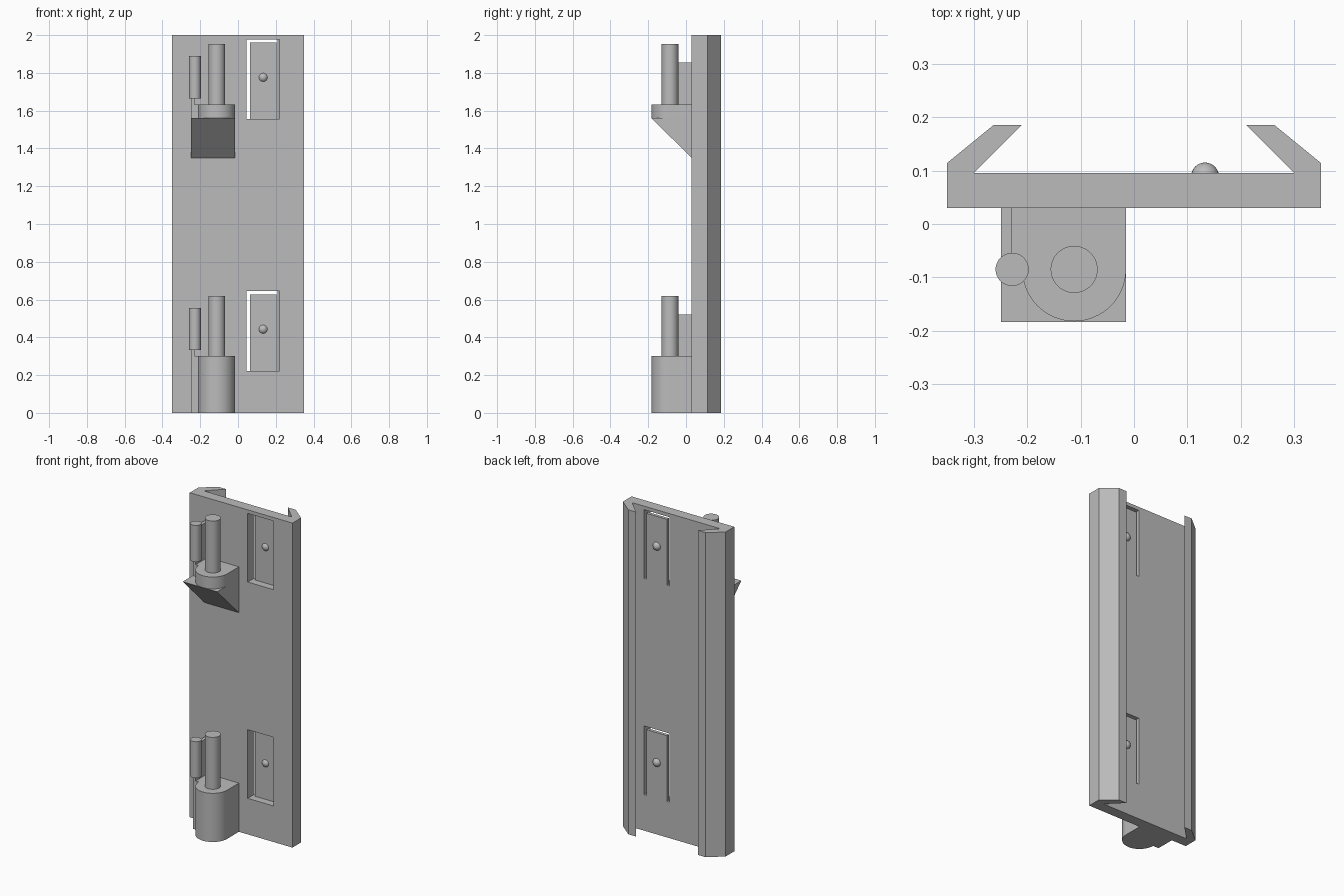
import bpy
import bmesh
from math import sin, cos, pi, radians
from mathutils import Vector

cube = bpy.data.objects.get("Cube")
if cube:
    bpy.data.objects.remove(cube, do_unlink=True)

grey = bpy.data.materials.new("plain grey")
grey.use_nodes = True
GREY = (0.5, 0.5, 0.5, 1)
grey.diffuse_color = GREY
grey.node_tree.nodes["Principled BSDF"].inputs["Base Color"].default_value = GREY


def finish(name, bm, smooth=False):
    """Turn a bmesh into a named grey object."""
    bmesh.ops.recalc_face_normals(bm, faces=bm.faces)
    mesh = bpy.data.meshes.new(name)
    bm.to_mesh(mesh)
    bm.free()
    mesh.materials.append(grey)
    obj = bpy.data.objects.new(name, mesh)
    bpy.context.collection.objects.link(obj)
    if smooth:
        bpy.ops.object.select_all(action='DESELECT')
        obj.select_set(True)
        bpy.context.view_layer.objects.active = obj
        bpy.ops.object.shade_smooth_by_angle(angle=radians(30))
    return obj


def prism(name, outline, axis, lo, hi, smooth=False):
    """Extrude a 2D outline along the x, y or z axis from lo to hi."""
    place = {'x': lambda a, b, t: (t, a, b),
             'y': lambda a, b, t: (a, t, b),
             'z': lambda a, b, t: (a, b, t)}[axis]
    bm = bmesh.new()
    face = bm.faces.new([bm.verts.new(place(a, b, lo)) for a, b in outline])
    grown = bmesh.ops.extrude_face_region(bm, geom=[face])["geom"]
    shift = Vector(place(0, 0, hi - lo))
    bmesh.ops.translate(bm, vec=shift, verts=[v for v in grown if isinstance(v, bmesh.types.BMVert)])
    return finish(name, bm, smooth)


def rect(a0, a1, b0, b1):
    return [(a0, b0), (a1, b0), (a1, b1), (a0, b1)]


def arc(cx, cy, r, start, end, steps):
    angles = [start + (end - start) * i / steps for i in range(steps + 1)]
    return [(cx + r * cos(a), cy + r * sin(a)) for a in angles]


def cylinder(name, cx, cy, r, lo, hi):
    return prism(name, arc(cx, cy, r, 0, 2 * pi, 48)[:-1], 'z', lo, hi, True)


def cut(target, cutter):
    mod = target.modifiers.new("cut", 'BOOLEAN')
    mod.operation = 'DIFFERENCE'
    mod.solver = 'EXACT'
    mod.object = cutter
    bpy.context.view_layer.objects.active = target
    bpy.ops.object.modifier_apply(modifier=mod.name)
    bpy.data.objects.remove(cutter, do_unlink=True)


FRONT, BACK = 0.03, 0.095       # plate faces
PIN_X, PIN_Y = -0.112, -0.085   # hinge pin axis
STEP = 1.333                    # distance between the two sets

# Plate with a mirrored hooked rail on each edge
half = [(0.35, FRONT), (0.35, 0.114), (0.263, 0.185), (0.21, 0.185), (0.3, BACK)]
plate = prism("rail_plate", half + [(-x, y) for x, y in reversed(half)], 'z', 0, 2)

for label, z in (("lower", 0), ("upper", STEP)):
    # Window pocket, and the slit that frees a spring tongue on its back
    x0, x1, bottom, top = 0.045, 0.221, z + 0.222, z + 0.645
    gap = 0.018
    cut(plate, prism("pocket_cutter", rect(x0, x1, bottom, top), 'y', 0, 0.076))
    slit = [(x0, bottom), (x0, top), (x1, top), (x1, bottom), (x1 - gap, bottom),
            (x1 - gap, top - gap), (x0 + gap, top - gap), (x0 + gap, bottom)]
    cut(plate, prism("slit_cutter", slit, 'y', 0.05, 0.11))

    # Latch bump on the tongue
    bm = bmesh.new()
    bmesh.ops.create_uvsphere(bm, u_segments=32, v_segments=16, radius=0.026)
    bmesh.ops.translate(bm, vec=(0.133, 0.089, z + 0.443), verts=bm.verts)
    finish(label + "_latch_bump", bm, True)

    # Rounded hinge boss and its pin
    base = 0 if z == 0 else 1.56
    outline = arc(PIN_X, PIN_Y, 0.097, 0, -pi, 32)
    outline += [(-0.229, PIN_Y), (-0.229, FRONT), (-0.015, FRONT)]
    prism(label + "_boss", outline, 'z', base, z + 0.3, True)
    cylinder(label + "_hinge_pin", PIN_X, PIN_Y, 0.044, z + 0.29, z + 0.62)

    # Stop pin carried by a thin web
    prism(label + "_web", rect(-0.249, -0.229, PIN_Y, FRONT), 'z', base, z + 0.522)
    cylinder(label + "_stop_pin", -0.228, PIN_Y, 0.031, z + 0.332, z + 0.556)

# Sloping gusset under the upper boss
prism("gusset", [(FRONT, 1.56), (-0.183, 1.56), (FRONT, 1.35)], 'x', -0.249, -0.015)
